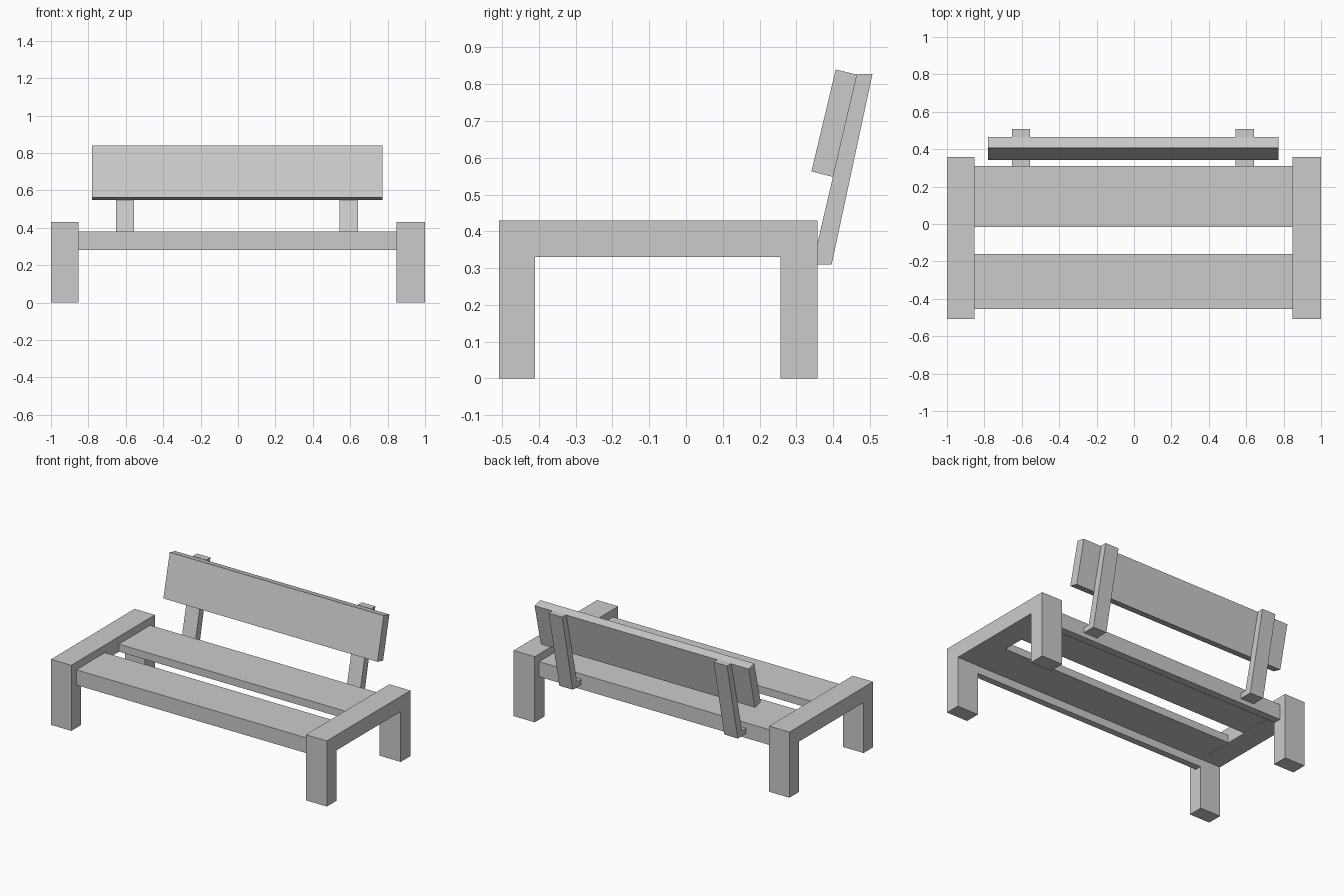
import bpy
import bmesh

if "Cube" in bpy.data.objects:
    bpy.data.objects.remove(bpy.data.objects["Cube"])


def extrude_profile(name, profile, x0, x1):
    """Sweep a closed (y, z) profile along x into a solid."""
    bm = bmesh.new()
    a = [bm.verts.new((x0, y, z)) for y, z in profile]
    b = [bm.verts.new((x1, y, z)) for y, z in profile]
    n = len(profile)
    for i in range(n):
        j = (i + 1) % n
        bm.faces.new((a[i], a[j], b[j], b[i]))
    bm.faces.new(a)
    bm.faces.new(b[::-1])
    bmesh.ops.recalc_face_normals(bm, faces=bm.faces)
    mesh = bpy.data.meshes.new(name)
    bm.to_mesh(mesh)
    bm.free()
    obj = bpy.data.objects.new(name, mesh)
    bpy.context.collection.objects.link(obj)
    return obj


def rect(y0, y1, z0, z1):
    return [(y0, z0), (y1, z0), (y1, z1), (y0, z1)]


# End frames: two legs joined by an arm
FRAME = [(-0.508, 0), (-0.41, 0), (-0.41, 0.33), (0.257, 0.33),
         (0.257, 0), (0.357, 0), (0.357, 0.43), (-0.508, 0.43)]
extrude_profile("left_end_frame", FRAME, -1.0, -0.853)
extrude_profile("right_end_frame", FRAME, 0.847, 1.0)

# Seat boards with a rail under the outer edges, hidden behind the legs
extrude_profile("front_seat_board", rect(-0.455, -0.16, 0.331, 0.38), -0.853, 0.847)
extrude_profile("back_seat_board", rect(-0.015, 0.31, 0.331, 0.38), -0.853, 0.847)
extrude_profile("front_rail", rect(-0.455, -0.412, 0.28, 0.331), -0.853, 0.847)
extrude_profile("back_rail", rect(0.26, 0.31, 0.28, 0.331), -0.853, 0.847)

# Leaning posts with a foot reaching the seat
POST = [(0.31, 0.31), (0.396, 0.31), (0.507, 0.828), (0.465, 0.828),
        (0.352, 0.345), (0.31, 0.345)]
extrude_profile("left_back_post", POST, -0.653, -0.555)
extrude_profile("right_back_post", POST, 0.543, 0.641)

# Backrest board
BACK = [(0.341, 0.563), (0.400, 0.548), (0.465, 0.826), (0.407, 0.84)]
extrude_profile("backrest", BACK, -0.78, 0.772)
